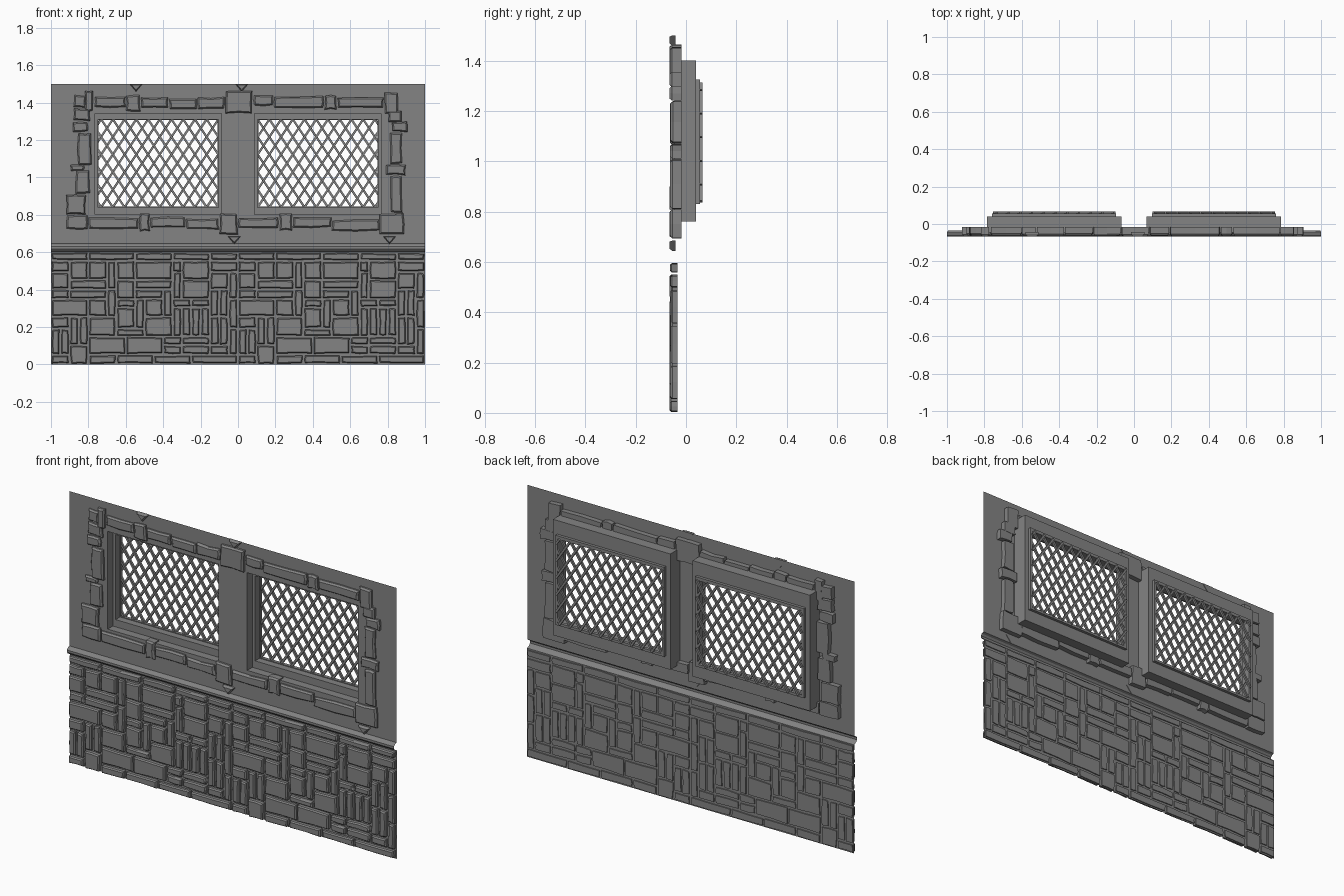
import bpy, bmesh, random
from mathutils import Vector

random.seed(7)
if "Cube" in bpy.data.objects:
    bpy.data.objects.remove(bpy.data.objects["Cube"])

# One grey for the whole wall
grey = bpy.data.materials.new("stone_grey")
grey.use_nodes = True
colour = (0.23, 0.23, 0.23, 1)
grey.diffuse_color = colour
bsdf = grey.node_tree.nodes["Principled BSDF"]
bsdf.inputs["Base Color"].default_value = colour
bsdf.inputs["Roughness"].default_value = 0.9

WALL_Y = -0.045
FRONT_Y = -0.066


def finish(bm, name, mirror=False, solid=True):
    if solid:
        bmesh.ops.recalc_face_normals(bm, faces=bm.faces)
    mesh = bpy.data.meshes.new(name)
    bm.to_mesh(mesh)
    bm.free()
    mesh.materials.append(grey)
    ob = bpy.data.objects.new(name, mesh)
    bpy.context.collection.objects.link(ob)
    if mirror:
        ob.modifiers.new("Mirror", "MIRROR").use_axis[0] = True
    return ob


def loft(bm, rings, caps=True):
    """Join equal rings of points with quads, optionally capping the ends."""
    rows = [[bm.verts.new(p) for p in ring] for ring in rings]
    n = len(rows[0])
    for a, b in zip(rows, rows[1:]):
        for i in range(n):
            j = (i + 1) % n
            bm.faces.new((a[i], a[j], b[j], b[i]))
    if caps:
        bm.faces.new(rows[0])
        bm.faces.new(rows[-1])
    return rows


def stone(bm, outline, front, back, chamfer):
    """Chamfered slab from an outline in x and z."""
    cx = sum(p[0] for p in outline) / len(outline)
    cz = sum(p[1] for p in outline) / len(outline)
    hw = max(abs(p[0] - cx) for p in outline)
    hh = max(abs(p[1] - cz) for p in outline)
    c = min(chamfer, hw * 0.5, hh * 0.5)
    face = [(cx + (x - cx) * (1 - c / hw), front, cz + (z - cz) * (1 - c / hh))
            for x, z in outline]
    edge = [(x, front + c * 1.2, z) for x, z in outline]
    rear = [(x, back, z) for x, z in outline]
    loft(bm, [face, edge, rear])


def rough_rect(x0, x1, z0, z1, rough):
    """Rectangle with midpoints, its points nudged inward."""
    xm, zm = (x0 + x1) / 2, (z0 + z1) / 2
    pts = [(x0, z0), (xm, z0), (x1, z0), (x1, zm),
           (x1, z1), (xm, z1), (x0, z1), (x0, zm)]
    def nudge(v, mid):
        return v + (mid > v) * random.uniform(0, rough) - (mid < v) * random.uniform(0, rough)
    return [(nudge(x, xm), nudge(z, zm)) for x, z in pts]


def ring(bm, outer, border, y0, y1):
    """Rectangular frame: outer = x0, x1, z0, z1; border = side, bottom, top."""
    x0, x1, z0, z1 = outer
    side, low, high = border
    def rect(a, b, c, d, y):
        return [(a, y, c), (b, y, c), (b, y, d), (a, y, d)]
    inner = (x0 + side, x1 - side, z0 + low, z1 - high)
    loops = [rect(*outer, y0), rect(*outer, y1), rect(*inner, y1), rect(*inner, y0)]
    loft(bm, loops + [loops[0]], caps=False)
    bmesh.ops.remove_doubles(bm, verts=bm.verts, dist=0.00001)


# Upper wall sheet with two window openings
bm = bmesh.new()
xs = (-1, -0.78, -0.07, 0.07, 0.78, 1)
zs = (0.645, 0.78, 1.38, 1.5)
for i in range(5):
    for j in range(3):
        if j == 1 and i in (1, 3):
            continue
        corners = ((xs[i], zs[j]), (xs[i + 1], zs[j]),
                   (xs[i + 1], zs[j + 1]), (xs[i], zs[j + 1]))
        bm.faces.new([bm.verts.new((x, WALL_Y, z)) for x, z in corners])
bmesh.ops.remove_doubles(bm, verts=bm.verts, dist=0.0001)
finish(bm, "upper_wall", solid=False)

# Rounded moulding between the wall and the stonework
bm = bmesh.new()
profile = ((WALL_Y, 0.645), (-0.058, 0.64), (FRONT_Y, 0.63),
           (FRONT_Y, 0.618), (-0.058, 0.608), (-0.04, 0.6))
rows = [[bm.verts.new((x, y, z)) for y, z in profile] for x in (-1, 1)]
for k in range(len(profile) - 1):
    bm.faces.new((rows[0][k + 1], rows[1][k + 1], rows[1][k], rows[0][k]))
finish(bm, "moulding", solid=False)

# Mortar sheet behind the stonework
bm = bmesh.new()
bm.faces.new([bm.verts.new(p) for p in
              ((-1, -0.04, 0), (1, -0.04, 0), (1, -0.04, 0.6), (-1, -0.04, 0.6))])
finish(bm, "mortar", solid=False)

# Random masonry packed on a grid, repeated on both halves
COLS, ROWS = 20, 12
CELL = 0.05
used = set()
blocks = []
shapes = [(4, 1), (5, 1), (3, 1), (2, 2), (3, 2), (4, 2), (4, 1), (1, 3), (2, 1), (3, 1)]
for r in range(ROWS):
    for c in range(COLS):
        if (c, r) in used:
            continue
        random.shuffle(shapes)
        for w, h in shapes + [(1, 1)]:
            cells = {(c + i, r + j) for i in range(w) for j in range(h)}
            inside = c + w <= COLS and r + h <= ROWS
            if inside and not cells & used:
                used |= cells
                blocks.append((c, r, w, h))
                break
# Courses of slightly uneven height
levels = [0] + [r * CELL + random.uniform(-0.008, 0.008) for r in range(1, ROWS)] + [ROWS * CELL]
bm = bmesh.new()
GAP = 0.004
for c, r, w, h in blocks:
    outline = rough_rect(c * CELL + GAP, (c + w) * CELL - GAP,
                         levels[r] + GAP, levels[r + h] - GAP, 0.006)
    depth = random.uniform(0, 0.006)
    for start in (-1, 0):
        stone(bm, [(x + start, z) for x, z in outline], FRONT_Y + depth, -0.034, 0.006)
finish(bm, "wall_stones")

# Stone surround around both windows
top = [(-0.88, -0.81, 1.37, 1.44), (-0.82, -0.77, 1.35, 1.465), (-0.77, -0.6, 1.37, 1.435),
       (-0.6, -0.52, 1.35, 1.44), (-0.52, -0.37, 1.37, 1.43), (-0.37, -0.22, 1.36, 1.42),
       (-0.22, -0.07, 1.365, 1.43), (-0.07, 0.08, 1.34, 1.468), (0.08, 0.19, 1.38, 1.44),
       (0.19, 0.46, 1.37, 1.435), (0.46, 0.53, 1.36, 1.44), (0.53, 0.78, 1.37, 1.43),
       (0.78, 0.86, 1.34, 1.455)]
bottom = [(-0.92, -0.8, 0.72, 0.8), (-0.8, -0.53, 0.72, 0.785), (-0.53, -0.47, 0.71, 0.81),
          (-0.47, -0.28, 0.73, 0.79), (-0.28, -0.1, 0.72, 0.78), (-0.1, 0, 0.69, 0.81),
          (0, 0.22, 0.725, 0.785), (0.22, 0.29, 0.715, 0.81), (0.29, 0.5, 0.73, 0.79),
          (0.5, 0.76, 0.71, 0.775), (0.75, 0.89, 0.69, 0.81)]
left = [(-0.88, -0.79, 1.3, 1.37), (-0.89, -0.8, 1.24, 1.3), (-0.86, -0.78, 1.06, 1.24),
        (-0.9, -0.82, 1.03, 1.07), (-0.87, -0.79, 0.91, 1.04), (-0.92, -0.81, 0.8, 0.91)]
right = [(0.8, 0.88, 1.29, 1.36), (0.82, 0.91, 1.24, 1.3), (0.81, 0.88, 1.07, 1.24),
         (0.79, 0.9, 1.01, 1.07), (0.81, 0.88, 0.81, 1.01)]
bm = bmesh.new()
for block in top + bottom + left + right:
    stone(bm, rough_rect(*block, 0.008), FRONT_Y + random.uniform(0, 0.006), -0.017, 0.008)
finish(bm, "window_surround")

# Broken chips on the wall face
bm = bmesh.new()
for x, z in ((-0.545, 1.5), (0.02, 1.5), (-0.02, 0.685), (0.81, 0.685)):
    stone(bm, [(x - 0.035, z), (x, z - 0.042), (x + 0.035, z)], FRONT_Y, WALL_Y + 0.003, 0.01)
finish(bm, "wall_chips")

# Stepped window frames, mirrored to the second window
bm = bmesh.new()
outer = (0.068, 0.785, 0.76, 1.4)
ring(bm, outer, (0.02, 0.04, 0.06), WALL_Y, 0)
finish(bm, "window_frame_outer", mirror=True)
bm = bmesh.new()
ring(bm, outer, (0.037, 0.08, 0.09), 0, 0.04)
finish(bm, "window_frame_inner", mirror=True)
bm = bmesh.new()
ring(bm, (0.095, 0.76, 0.83, 1.325), (0.014, 0.014, 0.018), 0.038, 0.056)
finish(bm, "window_sash", mirror=True)

# Diamond lattice: sloping bars clipped to the opening
X0, X1, Z0, Z1 = 0.105, 0.75, 0.84, 1.31
STEP, SLOPE, HALF = 0.094, 1.5, 0.0058
bm = bmesh.new()
across = Vector((SLOPE, 0, -1)).normalized() * HALF
for flip, y0, y1 in ((False, 0.044, 0.056), (True, 0.054, 0.066)):
    for k in range(-12, 7):
        base = Z0 + k * STEP
        xa = max(X0, X0 + (Z0 - base) / SLOPE)
        xb = min(X1, X0 + (Z1 - base) / SLOPE)
        if xb - xa < 0.01:
            continue
        ends = [Vector((x, 0, base + (x - X0) * SLOPE)) for x in (xa, xb)]
        quad = [ends[0] - across, ends[0] + across, ends[1] + across, ends[1] - across]
        if flip:
            quad = [Vector((p.x, 0, Z0 + Z1 - p.z)) for p in quad]
        loft(bm, [[(p.x, y, p.z) for p in quad] for y in (y0, y1)])
finish(bm, "window_lattice", mirror=True)
